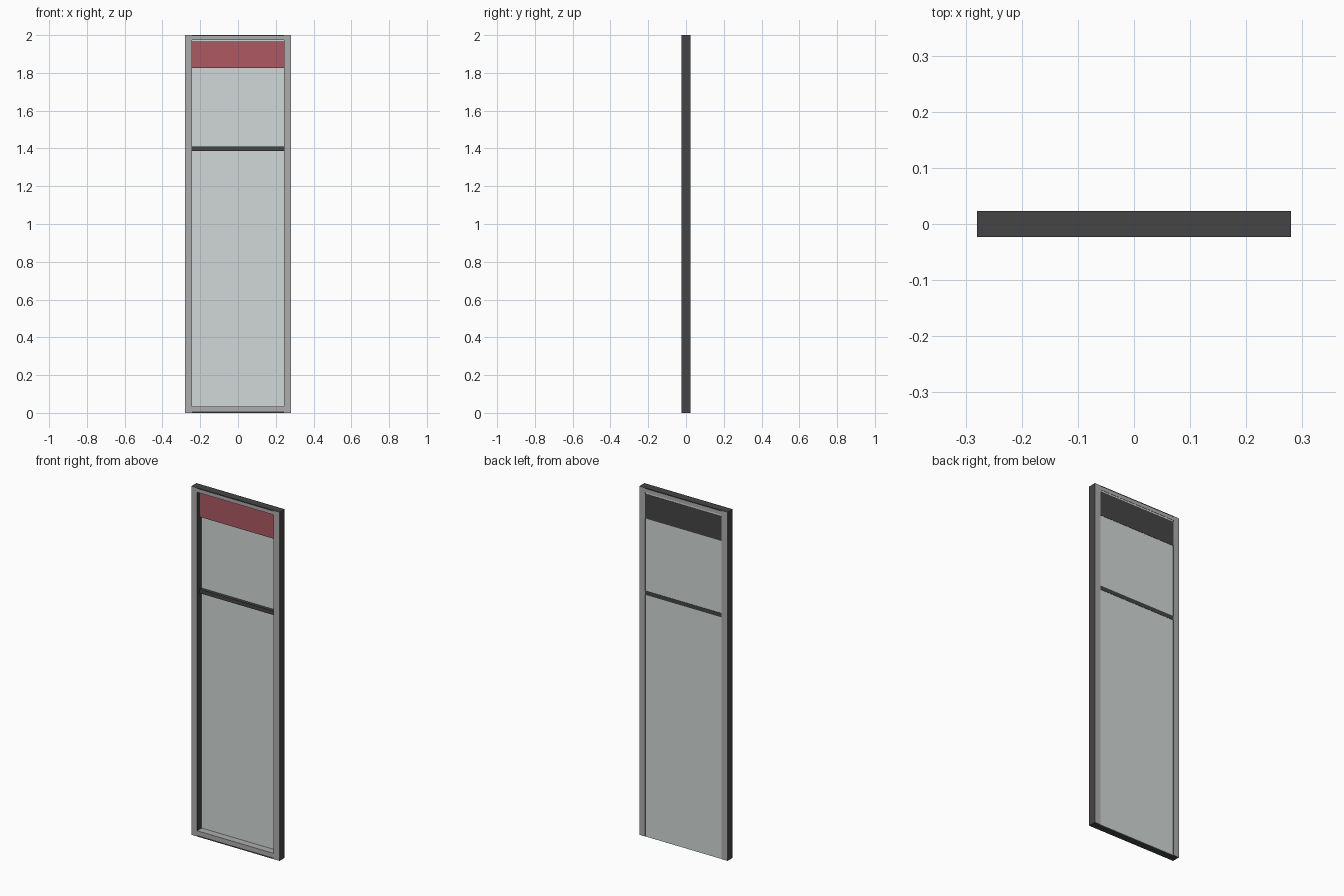
import bpy, bmesh

if "Cube" in bpy.data.objects:
    bpy.data.objects.remove(bpy.data.objects["Cube"])

W, D, H = 0.56, 0.046, 2.0      # overall size
S = 0.037                       # stile width
IN = W / 2 - S                  # half width of the opening


def material(name, rgb):
    m = bpy.data.materials.new(name)
    m.diffuse_color = (*rgb, 1)
    m.use_nodes = True
    m.node_tree.nodes["Principled BSDF"].inputs["Base Color"].default_value = m.diffuse_color
    return m


dark = material("dark_metal", (0.06, 0.06, 0.06))
grey = material("grey_face", (0.42, 0.42, 0.42))
red = material("red_face", (0.42, 0.1, 0.12))
glass = material("pale_glass", (0.64, 0.69, 0.68))


def box(name, x, y, z, sides, front=None, back=None, top=None):
    """Box from (min, max) ranges; single faces may take another material."""
    bm = bmesh.new()
    bmesh.ops.create_cube(bm, size=1)
    for v in bm.verts:
        v.co = [r[0] + (c + 0.5) * (r[1] - r[0]) for c, r in zip(v.co, (x, y, z))]
    bm.normal_update()
    mats = [sides, front or sides, back or sides, top or sides]
    for f in bm.faces:
        if f.normal.y < -0.5:
            f.material_index = 1
        elif f.normal.y > 0.5:
            f.material_index = 2
        elif f.normal.z > 0.5:
            f.material_index = 3
    me = bpy.data.meshes.new(name)
    bm.to_mesh(me)
    bm.free()
    for m in mats:
        me.materials.append(m)
    ob = bpy.data.objects.new(name, me)
    bpy.context.collection.objects.link(ob)
    return ob


F, B = -D / 2, D / 2
inner = (-IN, IN)

# Upright stiles: dark edges, grey front and back
for name, x in (("left_stile", (-W / 2, -IN)), ("right_stile", (IN, W / 2))):
    box(name, x, (F, B), (0, H), dark, front=grey, back=grey)

# Top rail with thin dark cap
box("top_rail", inner, (F, B), (1.975, 1.994), dark, front=grey, back=grey)
box("top_cap", inner, (F, B), (1.994, H), dark)

# Bottom rail on a thin dark sill, in front of the glass
box("bottom_rail", inner, (F, 0.018), (0.008, 0.033), dark, front=grey, top=grey)
box("bottom_sill", inner, (F, 0.018), (0, 0.008), dark)

# Glass pane set near the back
box("glass_pane", inner, (0.018, 0.0215), (0, 1.975), glass)

# Header panel, red on the front only
box("header_panel", inner, (0.0, B), (1.825, 1.966), dark, front=red)

# Cross bar between the two glass fields
box("cross_bar", inner, (0.0, B), (1.387, 1.41), dark)
